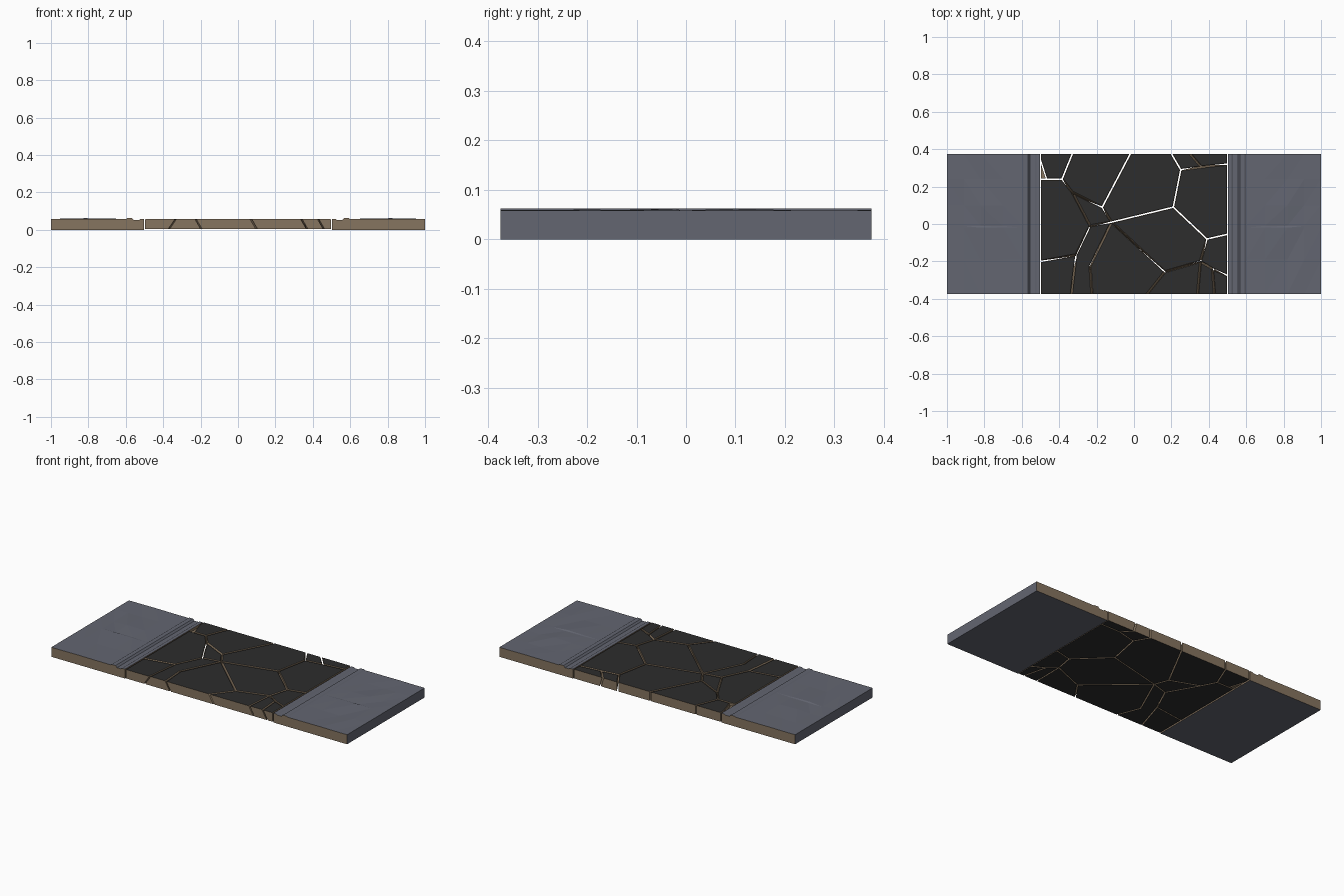
import bpy, bmesh, random
from mathutils import Vector
from mathutils.geometry import intersect_line_line_2d as seg2d

if "Cube" in bpy.data.objects:
    bpy.data.objects.remove(bpy.data.objects["Cube"])

random.seed(4)
HY = 0.375   # half depth of the tile


def mat(name, rgb):
    m = bpy.data.materials.new(name)
    m.diffuse_color = (*rgb, 1)
    m.use_nodes = True
    m.node_tree.nodes["Principled BSDF"].inputs["Base Color"].default_value = m.diffuse_color
    return m


GREY = mat("pavement grey", (0.125, 0.132, 0.165))
ASPHALT = mat("asphalt black", (0.026, 0.026, 0.026))
EARTH = mat("earth brown", (0.24, 0.176, 0.115))


def finish(bm, name, mats):
    me = bpy.data.meshes.new(name)
    bm.to_mesh(me)
    bm.free()
    for m in mats:
        me.materials.append(m)
    ob = bpy.data.objects.new(name, me)
    bpy.context.collection.objects.link(ob)
    return ob


def inset(poly, d):
    """Shrink a counter-clockwise polygon, leaving front/back tile edges in place."""
    n, lines = len(poly), []
    for i in range(n):
        a, b = Vector(poly[i]), Vector(poly[(i + 1) % n])
        t = (b - a).normalized()
        on_rim = abs(a.y) > HY - .001 and abs(a.y - b.y) < .001
        lines.append((a + Vector((-t.y, t.x)) * (0 if on_rim else d), t))
    out = []
    for i in range(n):
        (p, t), (q, u) = lines[i - 1], lines[i]
        det = t.x * u.y - t.y * u.x
        k = ((q - p).x * u.y - (q - p).y * u.x) / det if abs(det) > 1e-4 else 0
        out.append(p + t * k if abs(det) > 1e-4 else q)
    return out


# Shared crack corners on the road surface
P = dict(a=(-.5, .375), b=(-.33, .375), c=(-.02, .375), d=(.2, .375), e=(.5, .375),
         f=(-.5, .24), g=(-.385, .24), h=(-.33, .17), i=(-.17, .09), j=(-.235, -.01),
         k=(-.12, .01), l=(.21, .09), m=(.25, .29), n=(.5, .32), o=(.39, -.08),
         p=(.5, -.055), q=(.355, -.2), r=(.165, -.255), s=(.5, -.275), t=(-.31, -.165),
         u=(-.5, -.2), v=(-.235, -.225), w=(-.5, -.375), x=(-.335, -.375),
         y=(-.225, -.375), z=(.07, -.375), A=(.34, -.375), B=(.5, -.375),
         C=(.36, .305), D=(.3, .375), E=(.42, -.24), F=(.43, -.375), G=(-.468, .24),
         H=(-.5, .34), I=(.13, -.3))
# Each stone lists its corners counter-clockwise
STONES = ("aHGgb", "bghic", "fujt", "hjki", "cikld", "dmCD", "DCne", "mlopnC", "krqol",
          "oqEsp", "qAFE", "EFBs", "rzAq", "kvyzr", "kjtxyv", "uwxt")
STONES = tuple("futjhgG" if s == "fujt" else "cikl" + "md" if s == "cikld" else s for s in STONES)

# Corners drift between top and bottom so some cracks lean
STRAIGHT = "abcdfgilmoepnGHuswB"
LOW = {}
for key, (x, y) in P.items():
    dx, dy = (0, 0) if key in STRAIGHT else (random.uniform(-.02, .02), random.uniform(-.02, .02))
    LOW[key] = (x + dx * (abs(x) < .499), y + dy * (abs(y) < .374))
LOW.update(x=(-.37, -.375), y=(-.195, -.375), z=(.1, -.375), A=(.37, -.375), F=(.46, -.375))


def prism(name, rings, mats):
    """Stack rings of equal size; material 0 on sides, 1 on top and bottom."""
    bm = bmesh.new()
    vs = [[bm.verts.new(c) for c in ring] for ring in rings]
    n = len(vs[0])
    for lo, hi in zip(vs, vs[1:]):
        for i in range(n):
            bm.faces.new((lo[i], lo[(i + 1) % n], hi[(i + 1) % n], hi[i]))
    for cap in (bm.faces.new(vs[-1]), bm.faces.new(vs[0][::-1])):
        cap.material_index = 1
    return finish(bm, name, mats)


# Cracked road stones
for num, keys in enumerate(STONES):
    top, low = [P[k] for k in keys], [LOW[k] for k in keys]
    lift = random.uniform(-.001, .001)
    rings = [[(c.x, c.y, .003) for c in inset(low, .004)],
             [(c.x, c.y, .055 + lift) for c in inset(top, .004)],
             [(c.x, c.y, .058 + lift) for c in inset(top, .0065)]]
    prism(f"road_stone_{num + 1}", rings, (EARTH, ASPHALT))

# Broken earth chip at the back left corner of the road
chip = inset([P["f"], P["G"], P["H"]], .003)
prism("earth_chip", [[(c.x, c.y, z) for c in chip] for z in (.003, .045)], (EARTH, EARTH))

# Pavements: kerb lip and gutter profile swept front to back, with worn facets outside
PROFILE = ((.502, .057), (.522, .057), (.53, .052), (.556, .052), (.566, .062), (.592, .062),
           (.598, .058), (.7, .058), (.82, .059), (.91, .058), (1, .058))
ROWS = (-.375, -.19, -.02, -.01, .1, .24, .375)
WEAR = {(8, 1): -.003, (7, 2): .002, (8, 2): .003, (8, 3): -.001, (7, 4): .001,
        (8, 4): .003, (8, 5): -.002, (9, 1): .002, (9, 4): -.002}
for side, name in ((1, "right_pavement"), (-1, "left_pavement")):
    bm = bmesh.new()
    top = [[bm.verts.new((side * x, y, z + WEAR.get((i, j), 0))) for j, y in enumerate(ROWS)]
           for i, (x, z) in enumerate(PROFILE)]
    for i in range(len(PROFILE) - 1):
        for j in range(len(ROWS) - 1):
            a, b, c, d = top[i][j], top[i + 1][j], top[i + 1][j + 1], top[i][j + 1]
            if 6 <= i:
                bm.faces.new((a, b, c))
                bm.faces.new((a, c, d))
            else:
                bm.faces.new((a, b, c, d))
    # Walls and base
    c00, c10, c11, c01 = [bm.verts.new((side * x, y, 0)) for x, y in
                          ((.502, -HY), (1, -HY), (1, HY), (.502, HY))]
    bm.faces.new([c00, c10] + [r[0] for r in top][::-1])
    bm.faces.new([c11, c01] + [r[-1] for r in top])
    bm.faces.new([c10, c11] + top[-1][::-1])
    bm.faces.new([c01, c00] + top[0])
    bm.faces.new((c00, c01, c11, c10))
    bmesh.ops.recalc_face_normals(bm, faces=bm.faces)
    # Cut faces (front, back and road side) show earth
    for f in bm.faces:
        inner = f.normal.x * side < -.9
        f.material_index = 1 if abs(f.normal.y) > .9 or inner else 0
    finish(bm, name, (GREY, EARTH))
